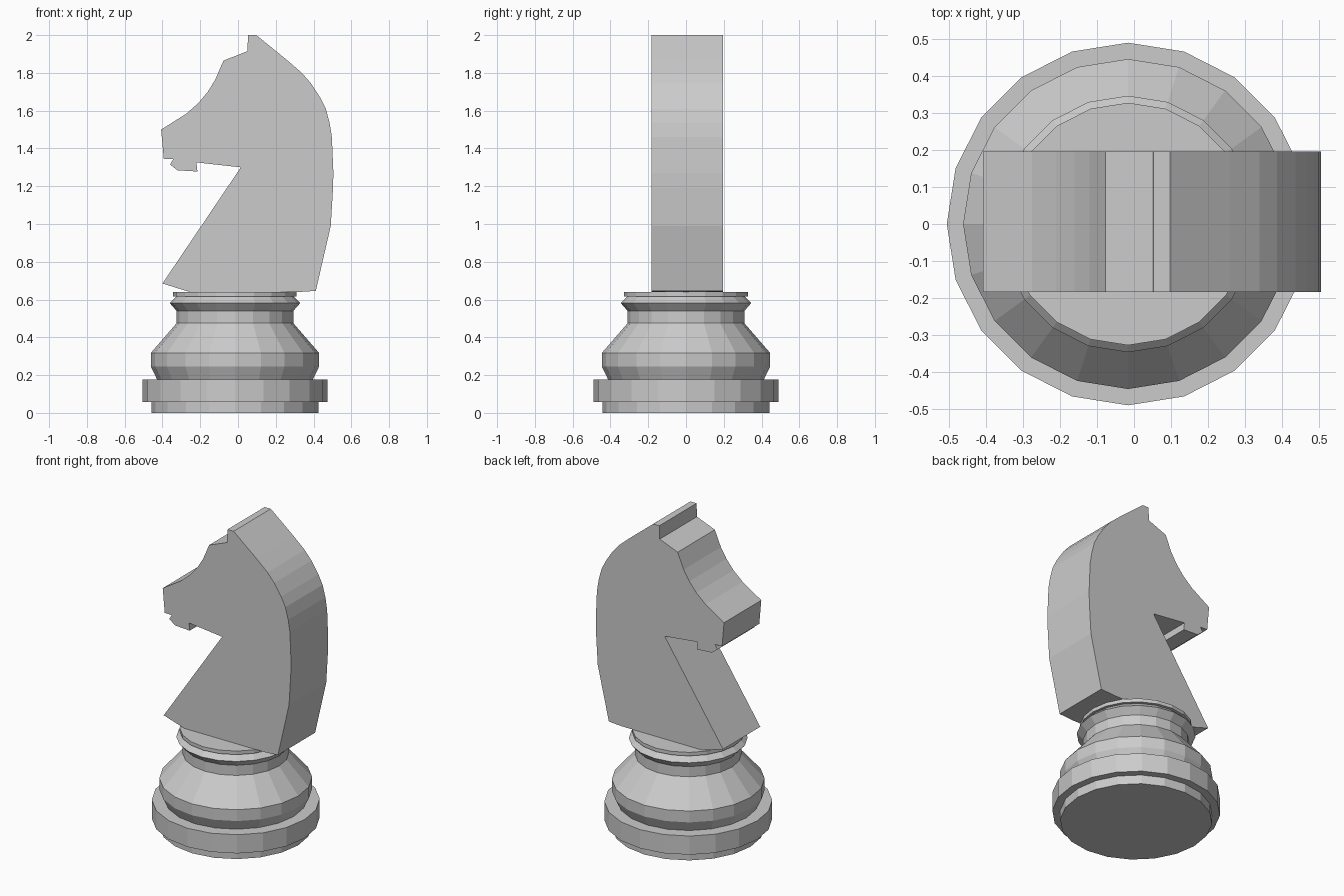
import bpy, bmesh, math

if "Cube" in bpy.data.objects:
    bpy.data.objects.remove(bpy.data.objects["Cube"])

CX, CY, SIDES = -0.016, 0.0, 20


def finish(bm, name):
    bmesh.ops.recalc_face_normals(bm, faces=bm.faces)
    mesh = bpy.data.meshes.new(name)
    bm.to_mesh(mesh)
    bm.free()
    obj = bpy.data.objects.new(name, mesh)
    bpy.context.collection.objects.link(obj)
    return obj


def turned(name, profile):
    """Lathe a list of (radius, z) and cap both ends."""
    bm = bmesh.new()
    rings = []
    for r, z in profile:
        rings.append([bm.verts.new((CX + r * math.cos(i * math.tau / SIDES),
                                    CY + r * math.sin(i * math.tau / SIDES), z))
                      for i in range(SIDES)])
    for a, b in zip(rings, rings[1:]):
        for i in range(SIDES):
            j = (i + 1) % SIDES
            bm.faces.new((a[i], a[j], b[j], b[i]))
    bm.faces.new(rings[0])
    bm.faces.new(rings[-1])
    return finish(bm, name)


def slab(name, outline, y0, y1):
    """Extrude an (x, z) outline from y0 to y1."""
    bm = bmesh.new()
    face = bm.faces.new([bm.verts.new((x, y0, z)) for x, z in outline])
    ext = bmesh.ops.extrude_face_region(bm, geom=[face])["geom"]
    moved = [v for v in ext if isinstance(v, bmesh.types.BMVert)]
    bmesh.ops.translate(bm, verts=moved, vec=(0, y1 - y0, 0))
    return finish(bm, name)


# Turned pedestal
turned("pedestal", [
    (0.443, 0), (0.443, 0.058), (0.489, 0.058), (0.489, 0.178),
    (0.413, 0.178), (0.445, 0.245), (0.445, 0.318), (0.309, 0.475),
    (0.309, 0.54), (0.346, 0.582), (0.312, 0.615), (0.327, 0.617),
    (0.327, 0.64)])

# Flat horse head
slab("horse_head", [
    # ear and mane
    (0.053, 2.0), (0.097, 2.0), (0.257, 1.87), (0.338, 1.80), (0.386, 1.745),
    (0.435, 1.67), (0.465, 1.61), (0.485, 1.535), (0.497, 1.46), (0.505, 1.27),
    (0.503, 1.19), (0.491, 0.99), (0.412, 0.646),
    # underside and chest
    (0.32, 0.64), (-0.255, 0.64), (-0.40, 0.685), (0.015, 1.30),
    # jaw and mouth
    (-0.22, 1.326), (-0.215, 1.278), (-0.32, 1.284), (-0.36, 1.315),
    (-0.343, 1.343), (-0.393, 1.345),
    # nose and brow
    (-0.407, 1.50), (-0.275, 1.583), (-0.21, 1.64), (-0.16, 1.70),
    (-0.12, 1.765), (-0.077, 1.865), (0.05, 1.915)], -0.183, 0.195)
